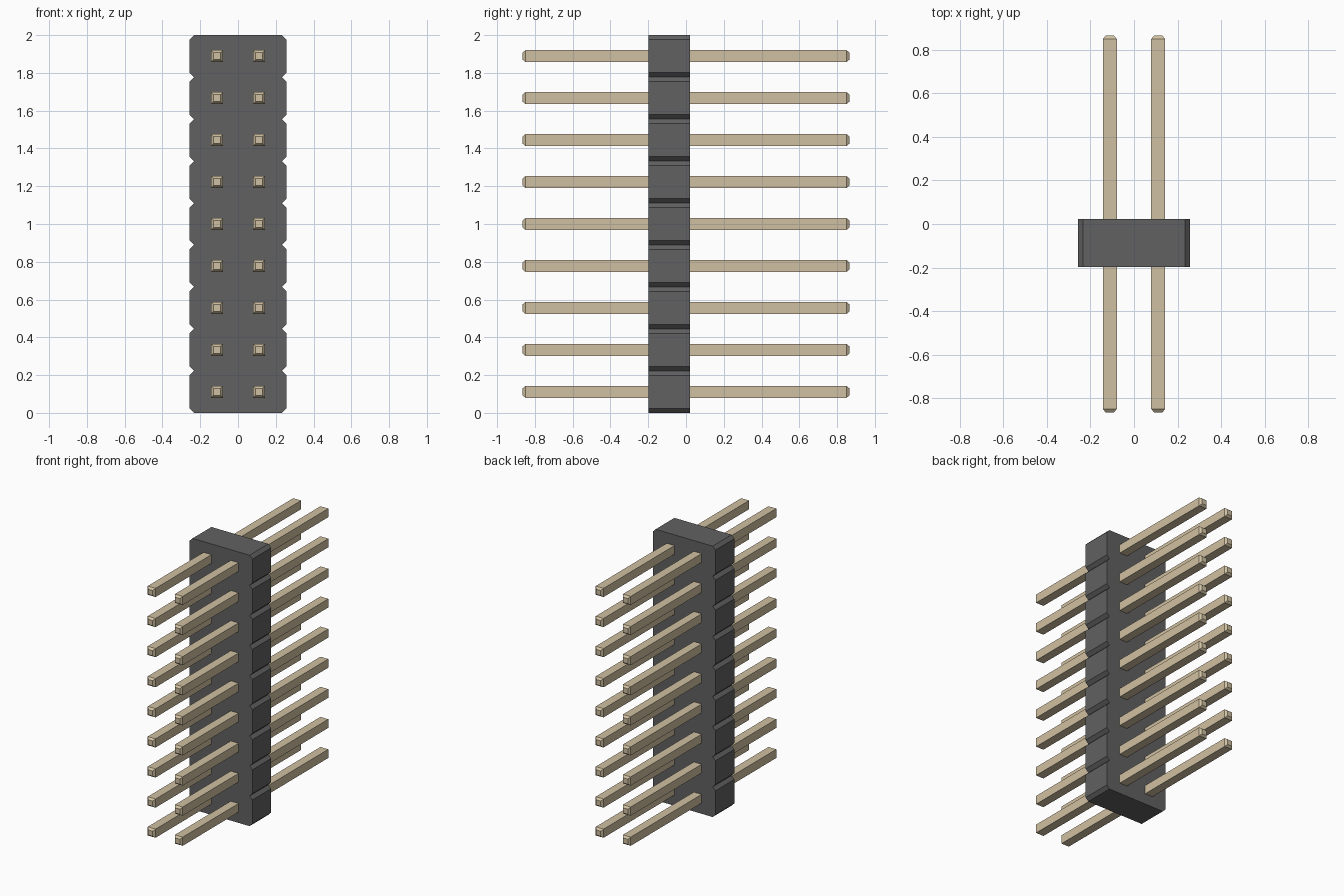
import bpy, bmesh

if "Cube" in bpy.data.objects:
    bpy.data.objects.remove(bpy.data.objects["Cube"])

ROWS = 9
PITCH = 2.0 / ROWS
HALF_W, CHAMFER = 0.256, 0.023
Y_FRONT, Y_BACK = -0.198, 0.022
PIN_X, PIN_HALF, TIP_HALF = 0.111, 0.032, 0.019
PIN_END, TIP_LEN = 0.865, 0.016


def material(name, color):
    mat = bpy.data.materials.new(name)
    mat.diffuse_color = (*color, 1)
    mat.use_nodes = True
    mat.node_tree.nodes["Principled BSDF"].inputs["Base Color"].default_value = mat.diffuse_color
    return mat


def loft(name, rings, mat):
    """Skin matching rings of points and cap both ends."""
    bm = bmesh.new()
    loops = [[bm.verts.new(p) for p in ring] for ring in rings]
    n = len(loops[0])
    for a, b in zip(loops, loops[1:]):
        for i in range(n):
            j = (i + 1) % n
            bm.faces.new((a[i], a[j], b[j], b[i]))
    bm.faces.new(loops[0])
    bm.faces.new(loops[-1])
    bmesh.ops.recalc_face_normals(bm, faces=bm.faces)
    mesh = bpy.data.meshes.new(name)
    bm.to_mesh(mesh)
    bm.free()
    mesh.materials.append(mat)
    obj = bpy.data.objects.new(name, mesh)
    bpy.context.collection.objects.link(obj)
    return obj


plastic = material("dark_plastic", (0.12, 0.12, 0.12))
metal = material("pale_gold", (0.63, 0.53, 0.36))

# Housing: notched side profile, mirrored and extruded in depth
side = [(HALF_W - CHAMFER, 0)]
for r in range(ROWS):
    z0, z1 = r * PITCH, (r + 1) * PITCH
    side += [(HALF_W, z0 + CHAMFER), (HALF_W, z1 - CHAMFER), (HALF_W - CHAMFER, z1)]
profile = side + [(-x, z) for x, z in reversed(side)]
loft("housing", [[(x, y, z) for x, z in profile] for y in (Y_FRONT, Y_BACK)], plastic)

# Pins: square bars with tapered tips, sharing one mesh
sections = [(-PIN_END, TIP_HALF), (-PIN_END + TIP_LEN, PIN_HALF),
            (PIN_END - TIP_LEN, PIN_HALF), (PIN_END, TIP_HALF)]
rings = [[(-h, y, -h), (h, y, -h), (h, y, h), (-h, y, h)] for y, h in sections]
first_pin = loft("pin", rings, metal)
first_pin.location = (-PIN_X, 0, PITCH / 2)
for r in range(ROWS):
    for x in (-PIN_X, PIN_X):
        if r == 0 and x < 0:
            continue
        pin = first_pin.copy()
        pin.location = (x, 0, (r + 0.5) * PITCH)
        bpy.context.collection.objects.link(pin)
